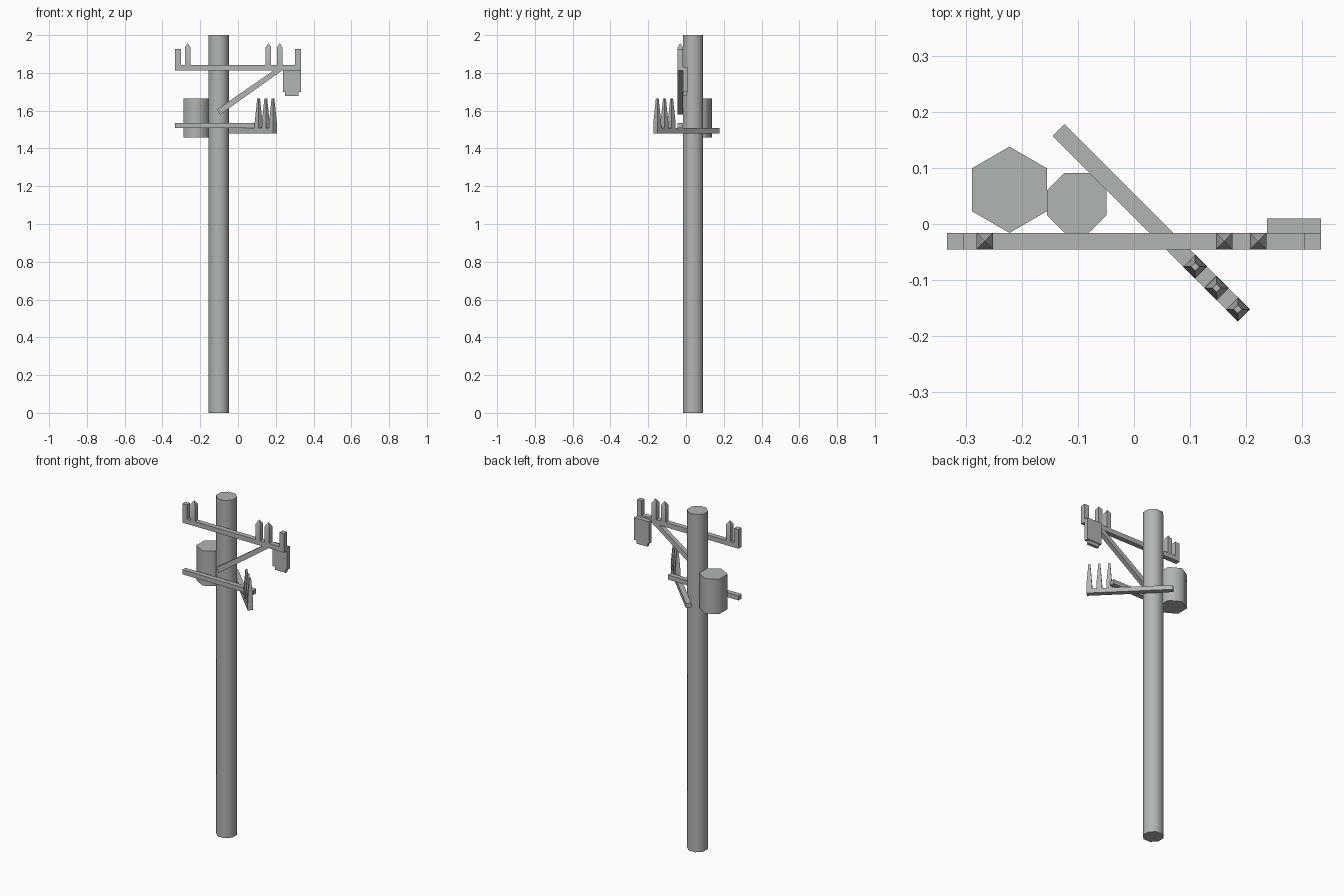
import bpy, math
from mathutils import Matrix

if "Cube" in bpy.data.objects:
    bpy.data.objects.remove(bpy.data.objects["Cube"])

mat = bpy.data.materials.new("weathered grey")
mat.diffuse_color = (0.44, 0.465, 0.44, 1)
mat.use_nodes = True
mat.node_tree.nodes["Principled BSDF"].inputs["Base Color"].default_value = mat.diffuse_color


def make(name, verts, faces, smooth=None):
    me = bpy.data.meshes.new(name)
    me.from_pydata(verts, [], faces)
    me.materials.append(mat)
    if smooth:
        me.polygons.foreach_set("use_smooth", [True] * len(me.polygons))
        me.set_sharp_from_angle(angle=math.radians(smooth))
    ob = bpy.data.objects.new(name, me)
    bpy.context.collection.objects.link(ob)
    return ob


def stack(name, cx, cy, rings, n, start, smooth=None):
    """Loft of regular n-gons; rings = [(radius, z), ...], radius 0 makes a point."""
    verts, faces, prev = [], [], None
    for r, z in rings:
        k = n if r > 0 else 1
        cur = [len(verts) + i for i in range(k)]
        for i in range(k):
            a = math.radians(start) + 2 * math.pi * i / n
            verts.append((cx + r * math.cos(a), cy + r * math.sin(a), z))
        if prev is None:
            faces.append(cur[::-1])
        else:
            for i in range(n):
                j = (i + 1) % n
                if k == 1:
                    faces.append((prev[i], prev[j], cur[0]))
                else:
                    faces.append((prev[i], prev[j], cur[j], cur[i]))
        prev = cur
    if len(prev) > 1:
        faces.append(prev)
    return make(name, verts, faces, smooth)


def prism(name, pts, y0, y1):
    """Counter-clockwise (x, z) outline extruded from y0 to y1."""
    n = len(pts)
    verts = [(x, y0, z) for x, z in pts] + [(x, y1, z) for x, z in pts]
    faces = [tuple(range(n)), tuple(range(2 * n - 1, n - 1, -1))]
    faces += [(i, i + n, (i + 1) % n + n, (i + 1) % n) for i in range(n)]
    return make(name, verts, faces)


def box(name, x0, x1, y0, y1, z0, z1):
    return prism(name, [(x0, z0), (x1, z0), (x1, z1), (x0, z1)], y0, y1)


# Octagonal pole and hexagonal transformer
stack("pole", -0.102, 0.038, [(0.0577, 0), (0.0577, 2)], 8, 22.5, 65)
stack("transformer", -0.222, 0.061, [(0.0768, 1.458), (0.0768, 1.665)], 6, 30, 65)

# Cross arms on the front of the pole
Y0, Y1 = -0.045, -0.016
box("upper_arm", -0.333, 0.333, Y0, Y1, 1.813, 1.841)
box("lower_arm", -0.333, 0.13, Y0, Y1, 1.507, 1.534)

# Slanted brace under the upper arm
prism("brace", [(-0.112, 1.605), (-0.094, 1.58), (0.235, 1.814), (0.19, 1.814)],
      Y0 + 0.001, Y1 - 0.001)

# Diagonal arm below the lower arm
diag = box("diagonal_arm", -0.233, 0.233, -0.015, 0.015, 1.48, 1.507)
diag.data.transform(Matrix.Translation((0.0305, 0.0025, 0)) @
                    Matrix.Rotation(math.radians(-45), 4, 'Z'))

# Bottle-shaped insulators on the diagonal arm
for i, (x, y) in enumerate([(0.109, -0.076), (0.147, -0.114), (0.185, -0.152)]):
    stack(f"bottle_insulator_{i}", x, y,
          [(0.0215, 1.507), (0.0205, 1.54), (0.0115, 1.625), (0.0075, 1.665)], 4, 0)

# Pointed insulators on the upper arm
for i, x in enumerate([-0.266, 0.161, 0.221]):
    stack(f"pointed_insulator_{i}", x, -0.0305,
          [(0.0208, 1.841), (0.0208, 1.935), (0, 1.958)], 4, 45, 65)

# Flat-topped end insulators
for i, s in enumerate((-1, 1)):
    box(f"end_insulator_{i}", s * 0.318 - 0.015, s * 0.318 + 0.015, Y0, Y1, 1.841, 1.926)

# Switch box behind the right end of the upper arm
box("switch_box", 0.237, 0.333, Y1, 0.01, 1.698, 1.83)
box("switch_box_foot", 0.25, 0.32, -0.012, 0.005, 1.677, 1.698)
